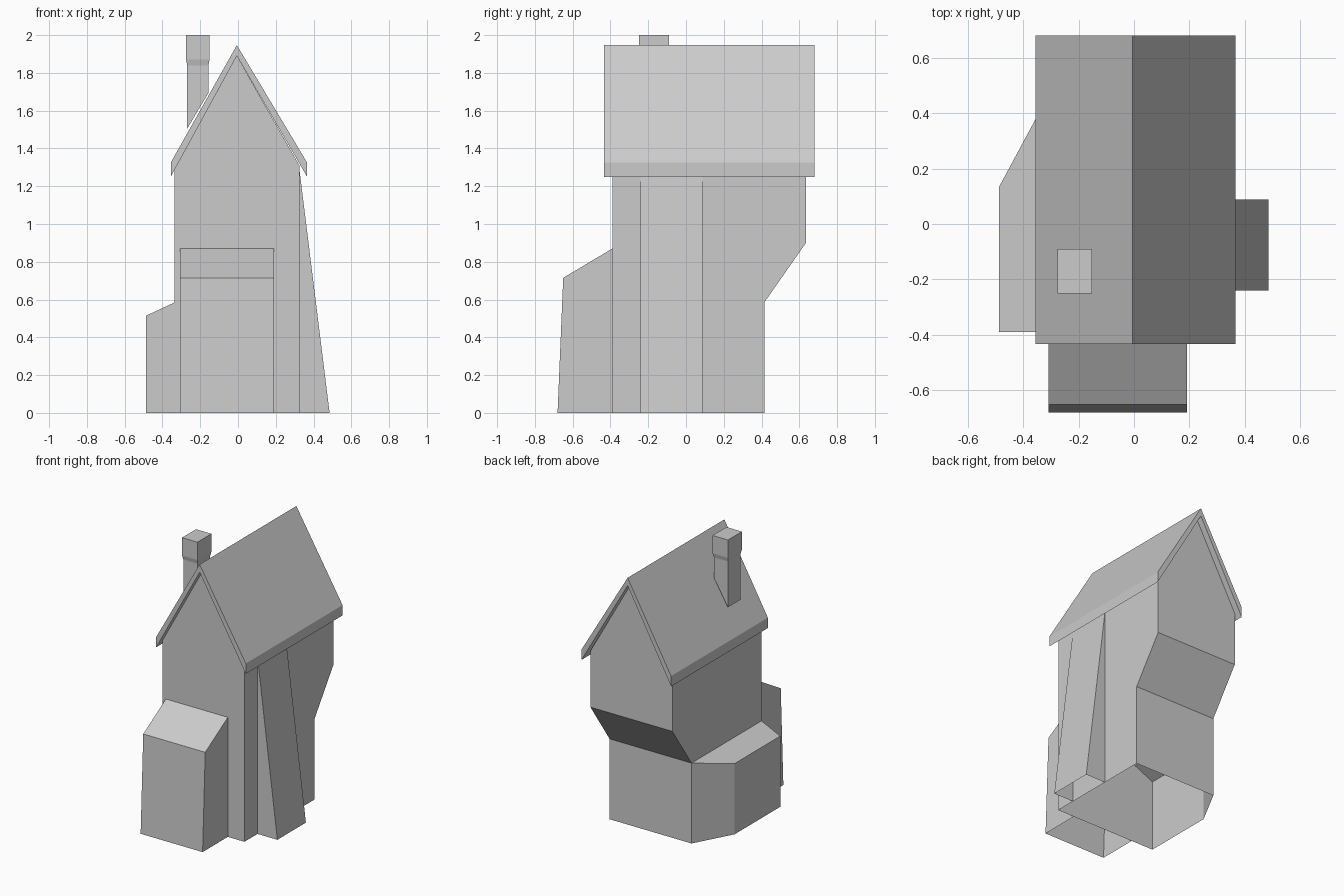
import bpy, bmesh

if "Cube" in bpy.data.objects:
    bpy.data.objects.remove(bpy.data.objects["Cube"])


def finish(name, verts, faces):
    """Make a flat-shaded mesh object with consistent outward normals."""
    mesh = bpy.data.meshes.new(name)
    mesh.from_pydata(verts, [], faces)
    bm = bmesh.new()
    bm.from_mesh(mesh)
    bmesh.ops.recalc_face_normals(bm, faces=bm.faces)
    bm.to_mesh(mesh)
    bm.free()
    obj = bpy.data.objects.new(name, mesh)
    bpy.context.collection.objects.link(obj)
    return obj


def prism(name, profile, axis, lo, hi, skip=()):
    """Extrude a profile along x or y; skip leaves out the sides on those edges."""
    n = len(profile)
    verts = [(t, a, b) if axis == 'x' else (a, t, b) for t in (lo, hi) for a, b in profile]
    faces = [(i, (i + 1) % n, n + (i + 1) % n, n + i) for i in range(n) if i not in skip]
    faces += [tuple(range(n)), tuple(range(n, 2 * n))]
    return finish(name, verts, faces)


def loft(name, rings, cap_top=False):
    """Join rings of equal length, bottom to top."""
    n = len(rings[0])
    verts = [v for ring in rings for v in ring]
    faces = [(k * n + i, k * n + (i + 1) % n, (k + 1) * n + (i + 1) % n, (k + 1) * n + i)
             for k in range(len(rings) - 1) for i in range(n)]
    if cap_top:
        faces.append(tuple(range(len(verts) - n, len(verts))))
    return finish(name, verts, faces)


LEFT, RIGHT, MID, FRONT = -0.335, 0.325, -0.006, -0.39

# House walls: stacked levels with an overhanging upper back, open underneath
levels = [(0, 0, 0.415), (0.585, 0.585, 0.415), (0.9, 0.9, 0.635), (1.29, 1.31, 0.635)]
verts = []
for z_left, z_right, back in levels:
    verts += [(LEFT, FRONT, z_left), (RIGHT, FRONT, z_right),
              (RIGHT, back, z_right), (LEFT, back, z_left)]
faces = []
for k in range(3):
    for i in range(4):
        if (k, i) != (0, 3):  # the lower left side opens into the lean-to
            j = (i + 1) % 4
            faces.append((4 * k + i, 4 * k + j, 4 * k + 4 + j, 4 * k + 4 + i))
verts += [(MID, FRONT, 1.89), (MID, 0.635, 1.89)]
faces += [(12, 13, 16), (14, 15, 17)]
house = finish("house_walls", verts, faces)
bm = bmesh.new()
bm.from_mesh(house.data)
bmesh.ops.remove_doubles(bm, verts=bm.verts, dist=0.0001)
bmesh.ops.dissolve_limit(bm, angle_limit=0.01, verts=bm.verts, edges=bm.edges)
bm.to_mesh(house.data)
bm.free()

# Roof: solid chevron with upright eaves
prism("roof", [(MID, 1.947), (0.366, 1.325), (0.366, 1.25),
               (MID, 1.89), (-0.356, 1.25), (-0.356, 1.325)], 'y', -0.433, 0.68)

# Lean-to on the left with one chamfered back corner, open underneath
plan = [(LEFT, FRONT, 0.585), (-0.486, FRONT, 0.515),
        (-0.486, 0.135, 0.515), (LEFT, 0.415, 0.585)]
finish("lean_to", [(x, y, 0) for x, y, z in plan] + plan,
       [(0, 1, 5, 4), (1, 2, 6, 5), (2, 3, 7, 6), (4, 5, 6, 7)])

# Front annex, open underneath and against the wall
prism("front_annex", [(FRONT, 0), (-0.68, 0), (-0.65, 0.715), (FRONT, 0.87)],
      'x', -0.308, 0.191, skip=(0, 3))

# Tapered buttress on the right, open underneath and against the wall
prism("buttress", [(RIGHT, 0), (0.485, 0), (RIGHT, 1.29)], 'y', -0.24, 0.088, skip=(0, 2))


# Chimney: shaft starting on the roof slope, flaring to a wider cap
def ring(half_x, half_y, z):
    cx, cy = -0.213, -0.17
    return [(cx + sx * half_x, cy + sy * half_y, z)
            for sx, sy in ((-1, -1), (1, -1), (1, 1), (-1, 1))]


slope = (1.947 - 1.325) / (0.366 - MID)
base = [(x, y, 1.945 - slope * (MID - x)) for x, y, z in ring(0.056, 0.073, 0)]
loft("chimney", [base, ring(0.056, 0.073, 1.84), ring(0.062, 0.08, 1.87),
                 ring(0.062, 0.08, 2.0)], cap_top=True)
